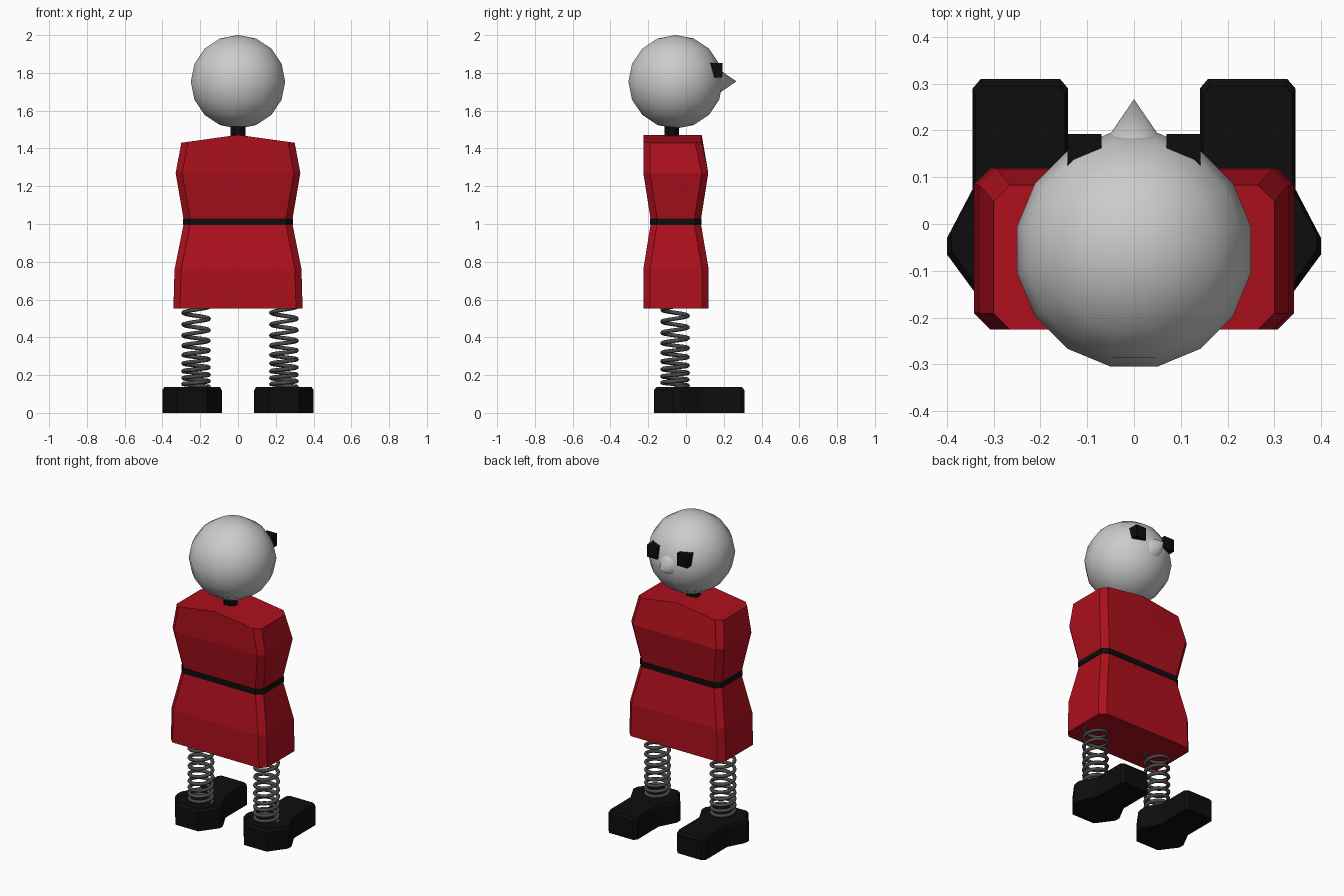
import bpy, bmesh, math
from mathutils import Matrix

if "Cube" in bpy.data.objects:
    bpy.data.objects.remove(bpy.data.objects["Cube"])


def material(name, rgb):
    m = bpy.data.materials.new(name)
    m.diffuse_color = (*rgb, 1)
    m.use_nodes = True
    m.node_tree.nodes["Principled BSDF"].inputs["Base Color"].default_value = m.diffuse_color
    return m


RED = material("red", (0.42, 0.005, 0.012))
BLACK = material("black", (0.004, 0.004, 0.004))
STEEL = material("dark_steel", (0.07, 0.07, 0.07))


def add_object(name, bm, mat=None, smooth=False):
    bmesh.ops.recalc_face_normals(bm, faces=bm.faces[:])
    mesh = bpy.data.meshes.new(name)
    bm.to_mesh(mesh)
    bm.free()
    if mat:
        mesh.materials.append(mat)
    for p in mesh.polygons:
        p.use_smooth = smooth
    ob = bpy.data.objects.new(name, mesh)
    bpy.context.collection.objects.link(ob)
    return ob


def loft(name, rings, mat, caps=None):
    """Skin closed rings of points; caps lists index loops for both ends."""
    bm = bmesh.new()
    vs = [[bm.verts.new(p) for p in r] for r in rings]
    n = len(vs[0])
    for a, b in zip(vs, vs[1:]):
        for i in range(n):
            j = (i + 1) % n
            bm.faces.new((a[i], a[j], b[j], b[i]))
    for end in (vs[0], vs[-1]):
        for loop in caps or [range(n)]:
            bm.faces.new([end[i] for i in loop])
    return add_object(name, bm, mat)


def box(name, x0, x1, y0, y1, z0, z1, mat):
    ring = [(x0, y0), (x1, y0), (x1, y1), (x0, y1)]
    return loft(name, [[(x, y, z) for x, y in ring] for z in (z0, z1)], mat)


# Body: chamfered rectangles stacked up, with a roof-shaped shoulder line
def section(w, y0, y1, z, rise=0.0, c=0.035):
    half = [(0, y0), (w - c, y0), (w, y0 + c), (w, y1 - c), (w - c, y1), (0, y1)]
    pts = half + [(-x, y) for x, y in half[4:0:-1]]
    return [(x, y, z + rise * (1 - abs(x) / w)) for x, y in pts]


CAPS = [(0, 1, 2, 3, 4, 5), (5, 6, 7, 8, 9, 0)]
loft("coat", [
    section(0.342, -0.226, 0.12, 0.553),
    section(0.336, -0.226, 0.12, 0.76),
    section(0.289, -0.188, 0.08, 0.995),
    section(0.289, -0.188, 0.08, 1.03),
    section(0.33, -0.226, 0.118, 1.27),
    section(0.30, -0.226, 0.083, 1.43, 0.042),
], RED, CAPS)
loft("belt", [section(0.292, -0.191, 0.083, z) for z in (0.995, 1.03)], BLACK, CAPS)

# Neck
bm = bmesh.new()
bmesh.ops.create_cone(bm, cap_ends=True, segments=8, radius1=0.042, radius2=0.042, depth=0.14,
                      matrix=Matrix.Translation((0, -0.075, 1.50)) @ Matrix.Rotation(math.pi / 8, 4, 'Z'))
add_object("neck", bm, BLACK)

# Head
bm = bmesh.new()
bmesh.ops.create_uvsphere(bm, u_segments=16, v_segments=8, radius=0.255,
                          matrix=Matrix.Translation((0, -0.055, 1.753))
                          @ Matrix.Diagonal((1, 1, 0.972, 1))
                          @ Matrix.Rotation(math.pi / 16, 4, 'Z'))
add_object("head", bm, smooth=True)

# Nose
bm = bmesh.new()
bmesh.ops.create_cone(bm, cap_ends=True, segments=16, radius1=0.08, radius2=0, depth=0.117,
                      matrix=Matrix.Translation((0, 0.2085, 1.755)) @ Matrix.Rotation(-math.pi / 2, 4, 'X'))
add_object("nose", bm, smooth=True)
bpy.context.view_layer.objects.active = bpy.data.objects["nose"]
bpy.data.objects["nose"].select_set(True)
bpy.ops.object.shade_smooth_by_angle()

# Shoe outline, right half, relative to the shoe's centre line
HALF = [(0.08, -0.17), (0.157, -0.065), (0.157, -0.03), (0.102, 0.075), (0.102, 0.29), (0.085, 0.31)]
OUTLINE = HALF + [(-x, y) for x, y in reversed(HALF)]


def shoe_ring(cx, z, k=1.0):
    return [(cx + x * k, 0.07 + (y - 0.07) * k, z) for x, y in OUTLINE]


def spring(name, cx, cy, turns=9, steps=20, radius=0.068, wire=0.011):
    cu = bpy.data.curves.new(name, 'CURVE')
    cu.dimensions = '3D'
    cu.bevel_depth = wire
    cu.bevel_resolution = 1
    cu.use_fill_caps = True
    sp = cu.splines.new('POLY')
    n = turns * steps
    sp.points.add(n)
    for i, p in enumerate(sp.points):
        u = i / n
        a = 2 * math.pi * turns * u
        # coils open up towards the top
        z = 0.138 + 0.25 * u + 0.175 * u * u
        p.co = (cx + radius * math.cos(a), cy + radius * math.sin(a), z, 1)
    sp.use_smooth = True
    cu.materials.append(STEEL)
    bpy.context.collection.objects.link(bpy.data.objects.new(name, cu))


# Paired parts
for side, s, leg_x in (("left", -1, -0.222), ("right", 1, 0.243)):
    cx = s * 0.243
    loft(side + "_shoe", [shoe_ring(cx, 0), shoe_ring(cx, 0.12), shoe_ring(cx, 0.137, 0.94)], BLACK)
    spring(side + "_spring_leg", leg_x, -0.058)
    xs = sorted((s * 0.07, s * 0.142))
    box(side + "_eye", *xs, 0.09, 0.193, 1.775, 1.853, BLACK)
